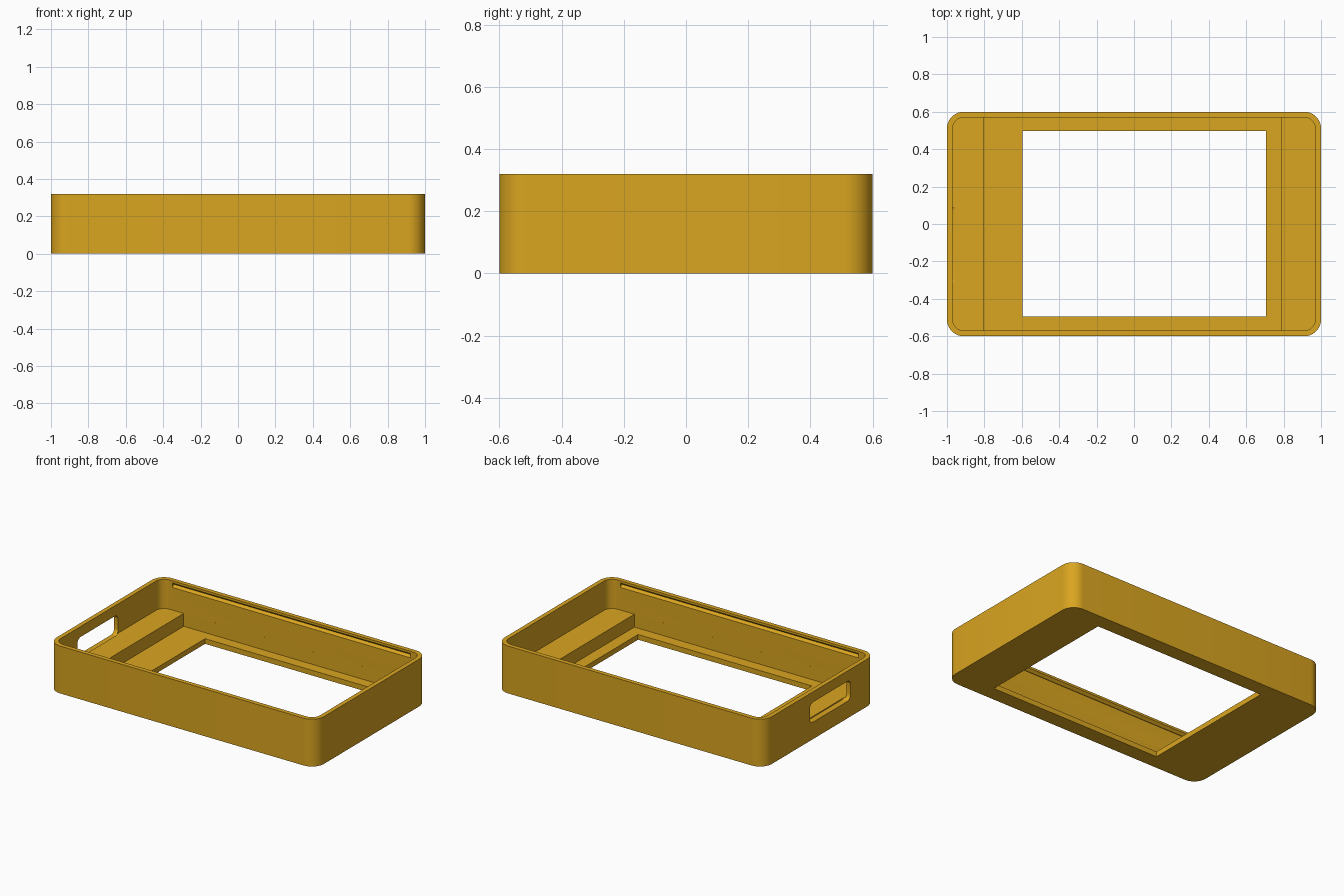
import bpy, bmesh, math

if "Cube" in bpy.data.objects:
    bpy.data.objects.remove(bpy.data.objects["Cube"])

gold = bpy.data.materials.new("golden_yellow")
gold.diffuse_color = (0.70, 0.376, 0.0144, 1)
gold.use_nodes = True
gold.node_tree.nodes["Principled BSDF"].inputs["Base Color"].default_value = gold.diffuse_color


def rounded_rect(u0, u1, v0, v1, r, n=10):
    """Counter-clockwise outline of a rectangle with rounded corners."""
    if r == 0:
        return [(u0, v0), (u1, v0), (u1, v1), (u0, v1)]
    corners = [(u1 - r, v1 - r), (u0 + r, v1 - r), (u0 + r, v0 + r), (u1 - r, v0 + r)]
    return [(cu + r * math.cos(math.pi / 2 * (k + i / n)),
             cv + r * math.sin(math.pi / 2 * (k + i / n)))
            for k, (cu, cv) in enumerate(corners) for i in range(n + 1)]


def prism(name, outline, lo, hi, axis="z"):
    """Extrude a 2D outline along z (u=x, v=y) or along x (u=y, v=z)."""
    def place(p, h):
        return (p[0], p[1], h) if axis == "z" else (h, p[0], p[1])
    bm = bmesh.new()
    a = [bm.verts.new(place(p, lo)) for p in outline]
    b = [bm.verts.new(place(p, hi)) for p in outline]
    bm.faces.new(a)
    bm.faces.new(b)
    for i in range(len(a)):
        j = (i + 1) % len(a)
        bm.faces.new((a[i], a[j], b[j], b[i]))
    bmesh.ops.recalc_face_normals(bm, faces=bm.faces)
    mesh = bpy.data.meshes.new(name)
    bm.to_mesh(mesh)
    bm.free()
    mesh.materials.append(gold)
    ob = bpy.data.objects.new(name, mesh)
    bpy.context.collection.objects.link(ob)
    return ob


# Outer shell block
case = prism("case_shell", rounded_rect(-1, 1, -0.6, 0.6, 0.09), 0, 0.32)

cutters = [
    # Cavity above the end shelves, then the deeper bay between them
    prism("cavity", rounded_rect(-0.97, 0.97, -0.57, 0.57, 0.06), 0.122, 0.4),
    prism("deep_bay", rounded_rect(-0.805, 0.785, -0.5699, 0.5699, 0), 0.035, 0.15),
    # Display window through the floor
    prism("window", rounded_rect(-0.595, 0.705, -0.495, 0.498, 0), -0.1, 0.1),
    # Rounded port in the left end wall
    prism("end_port", rounded_rect(-0.33, 0.106, 0.115, 0.25, 0.035, 6), -1.1, -0.96, "x"),
]
# Snap grooves along the top of both long walls
for s in (-1, 1):
    cutters.append(prism("snap_groove", [(s * 0.56, 0.275), (s * 0.57, 0.275),
                                         (s * 0.586, 0.29), (s * 0.57, 0.305),
                                         (s * 0.56, 0.305)], -0.89, 0.89, "x"))

bpy.context.view_layer.objects.active = case
case.select_set(True)
for c in cutters:
    c.hide_render = True
    mod = case.modifiers.new("cut", "BOOLEAN")
    mod.operation = "DIFFERENCE"
    mod.solver = "EXACT"
    mod.object = c
    bpy.ops.object.modifier_apply(modifier=mod.name)
for c in cutters:
    bpy.data.objects.remove(c)

bpy.ops.object.shade_smooth_by_angle(angle=math.radians(30))
